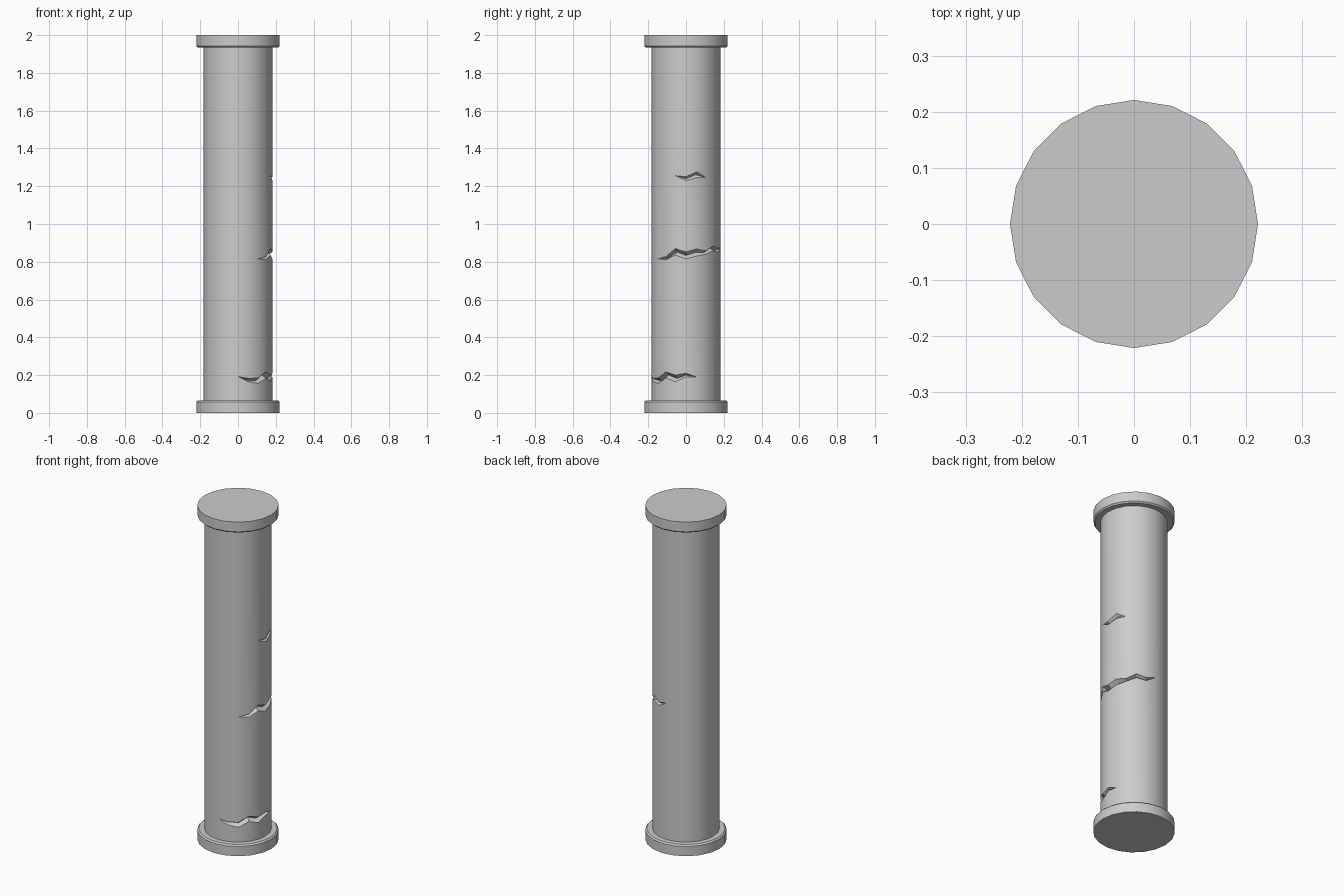
import bpy, bmesh, math

if "Cube" in bpy.data.objects:
    bpy.data.objects.remove(bpy.data.objects["Cube"])

SIDES = 20
R = 0.182

# Cracks from bottom to top: start corner index (18 degrees each), depth,
# rest height, and (lower, upper) lip heights at each corner
CRACKS = [
    (-5, 0.025, 0.19, [(.193, .193), (.165, .182), (.155, .185), (.185, .217),
                       (.165, .200), (.19, .21), (.19, .19)]),
    (-3, 0.025, 0.85, [(.816, .816), (.81, .827), (.835, .87), (.815, .852),
                       (.83, .868), (.84, .857), (.86, .885), (.85, .868),
                       (.885, .885)]),
    (-1, 0.016, 1.25, [(1.256, 1.256), (1.23, 1.25), (1.245, 1.277),
                       (1.245, 1.245)]),
]


def corner(bm, i, r, z):
    a = math.tau * i / SIDES
    return bm.verts.new((r * math.cos(a), r * math.sin(a), z))


def lathe(name, columns, capped):
    """Skin a list of (radius, z) columns, one per corner."""
    bm = bmesh.new()
    cols = [[corner(bm, i, r, z) for r, z in c] for i, c in enumerate(columns)]
    for i in range(SIDES):
        a, b = cols[i], cols[(i + 1) % SIDES]
        for k in range(len(a) - 1):
            bm.faces.new((a[k], b[k], b[k + 1], a[k + 1]))
    if capped:
        bm.faces.new([c[0] for c in cols])
        bm.faces.new([c[-1] for c in cols])
    bmesh.ops.remove_doubles(bm, verts=bm.verts, dist=1e-5)
    bmesh.ops.recalc_face_normals(bm, faces=bm.faces)
    me = bpy.data.meshes.new(name)
    bm.to_mesh(me)
    bm.free()
    ob = bpy.data.objects.new(name, me)
    bpy.context.collection.objects.link(ob)
    bpy.ops.object.select_all(action='DESELECT')
    ob.select_set(True)
    bpy.context.view_layer.objects.active = ob
    bpy.ops.object.shade_smooth_by_angle(angle=math.radians(30))
    return ob


# Shaft with V-shaped cracks following its corners
columns = []
for i in range(SIDES):
    col = [(R, 0.05)]
    for start, depth, rest, lips in CRACKS:
        k = (i - start) % SIDES
        lo, hi = lips[k] if k < len(lips) else (rest, rest)
        inner = R - depth if hi > lo else R
        col += [(R, lo), (inner, (lo + hi) / 2), (R, hi)]
    columns.append(col + [(R, 1.95)])
lathe("shaft", columns, True)

# Base and top discs with a small chamfer facing the shaft
profile = [(0.221, 0), (0.221, 0.058), (0.213, 0.066), (0.178, 0.066)]
lathe("base_disc", [profile] * SIDES, True)
lathe("top_disc", [[(r, 2 - z) for r, z in profile]] * SIDES, True)
